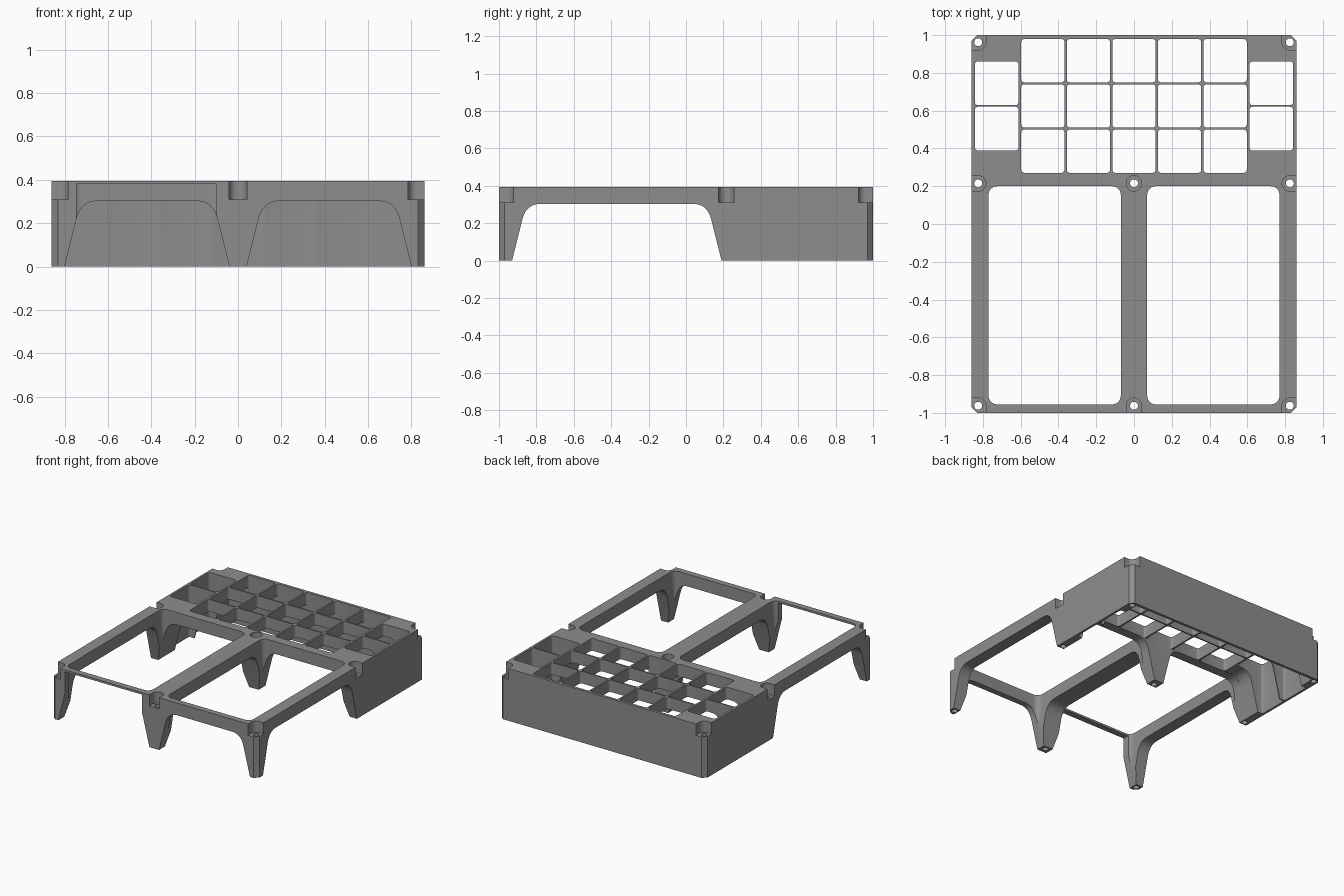
import bpy, bmesh, math
from mathutils import Vector

if "Cube" in bpy.data.objects:
    bpy.data.objects.remove(bpy.data.objects["Cube"])

H = 0.395        # overall height
helpers = []


def prism(name, pts, lo, hi, axis="z"):
    """Extrude a 2D outline along an axis, between lo and hi."""
    place = {"z": lambda p, t: Vector((p[0], p[1], t)),
             "y": lambda p, t: Vector((p[0], t, p[1])),
             "x": lambda p, t: Vector((t, p[0], p[1]))}[axis]
    bm = bmesh.new()
    a = [bm.verts.new(place(p, lo)) for p in pts]
    b = [bm.verts.new(place(p, hi)) for p in pts]
    bm.faces.new(a)
    bm.faces.new(b)
    n = len(pts)
    for i in range(n):
        j = (i + 1) % n
        bm.faces.new((a[i], a[j], b[j], b[i]))
    bmesh.ops.recalc_face_normals(bm, faces=bm.faces)
    me = bpy.data.meshes.new(name)
    bm.to_mesh(me)
    bm.free()
    ob = bpy.data.objects.new(name, me)
    bpy.context.collection.objects.link(ob)
    return ob


def rounded(x0, x1, y0, y1, r, steps=6):
    pts = []
    for k, (cx, cy) in enumerate(((x1 - r, y1 - r), (x0 + r, y1 - r),
                                  (x0 + r, y0 + r), (x1 - r, y0 + r))):
        for i in range(steps + 1):
            t = math.pi / 2 * (k + i / steps)
            pts.append((cx + r * math.cos(t), cy + r * math.sin(t)))
    return pts


def circle(cx, cy, r, n=28):
    return [(cx + r * math.cos(2 * math.pi * i / n),
             cy + r * math.sin(2 * math.pi * i / n)) for i in range(n)]


def arch(a, b, top):
    """Tapered opening with rounded upper corners, open at the ground."""
    left = [(-0.025, -0.1), (0.055, 0.22)]
    for i in range(1, 9):
        t = i / 8
        u = 1 - t
        left.append((u * u * 0.055 + 2 * u * t * 0.076 + t * t * 0.15,
                     u * u * 0.22 + 2 * u * t * top + t * t * top))
    return [(a + x, z) for x, z in left] + [(b - x, z) for x, z in reversed(left)]


def cut(name, *args):
    ob = prism(name + "_cutter", *args)
    ob.hide_render = True
    helpers.append(ob)


# Solid block with chamfered corners
c = 0.03
frame = prism("organizer_frame",
              [(-0.86 + c, -1), (0.86 - c, -1), (0.86, -1 + c), (0.86, 1 - c),
               (0.86 - c, 1), (-0.86 + c, 1), (-0.86, 1 - c), (-0.86, -1 + c)], 0, H)

# Arches that leave the legs standing, and the hollow below the grid
cut("side_arch", arch(-0.93, 0.19, 0.303), -1.1, 1.1, "x")
for a, b in ((-0.80, -0.04), (0.04, 0.80)):
    cut("front_arch", arch(a, b, 0.302), -1.1, 0.285, "y")
cut("grid_hollow", arch(-0.80, 0.80, 0.304), 0.272, 0.978, "y")

# Two large windows and the slot in the left front rail
for x0, x1 in ((-0.77, -0.07), (0.07, 0.77)):
    cut("window", rounded(x0, x1, -0.955, 0.20, 0.045), -0.2, 0.6)
cut("front_slot", [(-0.745, 0.21), (-0.10, 0.21), (-0.10, 0.38), (-0.745, 0.38)],
    -1.1, -0.9, "y")

# Grid of small compartments
for col in range(5):
    for row in range(3):
        x, y = (col - 2) * 0.2413, 0.3855 + row * 0.2395
        cut("compartment", rounded(x - 0.1145, x + 0.1145, y - 0.1145, y + 0.1145, 0.016, 4),
            -0.2, 0.6)
for x in (-0.727, 0.727):
    for y in (0.505, 0.745):
        cut("side_compartment", rounded(x - 0.116, x + 0.116, y - 0.116, y + 0.116, 0.018, 4),
            -0.2, 0.6)

# Screw holes and the recesses that open to the outer faces
spots = [(sx * 0.825, y) for sx in (-1, 1) for y in (-0.962, 0.215, 0.962)]
spots += [(0, 0.215), (0, -0.962)]
R = 0.041
for x, y in spots:
    sx = (x > 0) - (x < 0)
    sy = (y > 0.5) - (y < -0.5)
    cut("screw_hole", circle(x, y, 0.021), -0.2, 0.6)
    if sx or sy:
        x0 = x - R if sx >= 0 else x - 0.2
        x1 = x + R if sx <= 0 else x + 0.2
        y0 = y - R if sy >= 0 else y - 0.2
        y1 = y + R if sy <= 0 else y + 0.2
        outline = rounded(x0, x1, y0, y1, R - 0.0005, 8)
    else:
        outline = circle(x, y, R)
    cut("screw_recess", outline, 0.31, 0.6)

# Carve everything and keep the finished mesh
for h in helpers:
    m = frame.modifiers.new(h.name, "BOOLEAN")
    m.operation = "DIFFERENCE"
    m.solver = "EXACT"
    m.object = h
bpy.context.view_layer.update()
dg = bpy.context.evaluated_depsgraph_get()
mesh = bpy.data.meshes.new_from_object(frame.evaluated_get(dg))
frame.modifiers.clear()
frame.data = mesh
for h in helpers:
    bpy.data.objects.remove(h, do_unlink=True)

# One grey plastic
grey = bpy.data.materials.new("grey_plastic")
grey.diffuse_color = (0.27, 0.27, 0.27, 1)
grey.use_nodes = True
grey.node_tree.nodes["Principled BSDF"].inputs["Base Color"].default_value = grey.diffuse_color
mesh.materials.clear()
mesh.materials.append(grey)

bpy.context.view_layer.objects.active = frame
frame.select_set(True)
bpy.ops.object.shade_smooth_by_angle(angle=math.radians(30))
